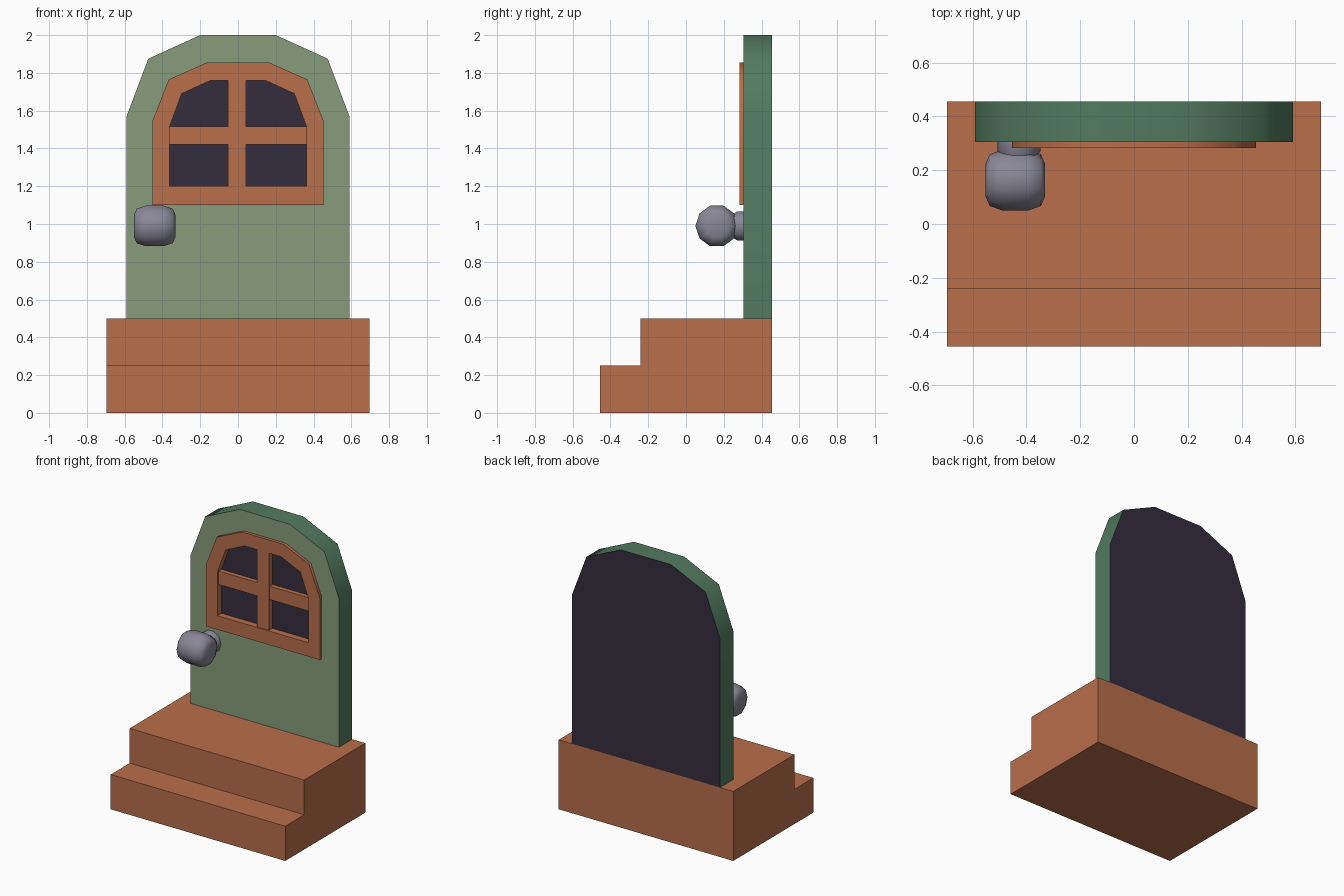
import bpy, bmesh, math

if "Cube" in bpy.data.objects:
    bpy.data.objects.remove(bpy.data.objects["Cube"])


def material(name, rgb):
    m = bpy.data.materials.new(name)
    lin = [((c / 255 + 0.055) / 1.055) ** 2.4 for c in rgb]
    m.diffuse_color = (*lin, 1)
    m.use_nodes = True
    m.node_tree.nodes["Principled BSDF"].inputs["Base Color"].default_value = m.diffuse_color
    return m


TERRACOTTA = material("terracotta", (184, 110, 74))
SAGE = material("sage green", (135, 156, 124))
GREEN = material("deep green", (83, 122, 96))
DARK = material("dark glass", (53, 45, 61))
GREY = material("knob grey", (137, 135, 149))


def finish(bm, name, mats, limit=50):
    """Fix normals, smooth with sharp edges above the limit, make the object."""
    bmesh.ops.recalc_face_normals(bm, faces=bm.faces)
    for f in bm.faces:
        f.smooth = True
    for e in bm.edges:
        e.smooth = e.calc_face_angle(3.0) < math.radians(limit)
    me = bpy.data.meshes.new(name)
    bm.to_mesh(me)
    bm.free()
    for m in mats:
        me.materials.append(m)
    ob = bpy.data.objects.new(name, me)
    bpy.context.collection.objects.link(ob)
    return ob


def mirrored(half):
    """Right half of an arch (bottom to top) to a full outline."""
    return half + [(-x, z) for x, z in reversed(half)]


def loop(bm, pts, y):
    return [bm.verts.new((x, y, z)) for x, z in pts]


def bridge(bm, a, b, mat=0):
    n = len(a)
    for i in range(n):
        j = (i + 1) % n
        bm.faces.new((a[i], a[j], b[j], b[i])).material_index = mat


def box(name, x0, x1, y0, y1, z0, z1, mat):
    bm = bmesh.new()
    pts = [(x0, z0), (x1, z0), (x1, z1), (x0, z1)]
    a, b = loop(bm, pts, y0), loop(bm, pts, y1)
    bridge(bm, a, b)
    bm.faces.new(a)
    bm.faces.new(b)
    return finish(bm, name, [mat])


# Steps: stair profile extruded sideways
bm = bmesh.new()
stair = [(-0.455, 0), (0.455, 0), (0.455, 0.5), (-0.24, 0.5), (-0.24, 0.25), (-0.455, 0.25)]
left = [bm.verts.new((-0.695, y, z)) for y, z in stair]
right = [bm.verts.new((0.695, y, z)) for y, z in stair]
bridge(bm, left, right)
bm.faces.new(left)
bm.faces.new(right)
finish(bm, "steps", [TERRACOTTA])

# Arch outlines: door, window frame outside, window frame inside
door = mirrored([(0.59, 0.5), (0.59, 1.57), (0.475, 1.875), (0.2, 2.0)])
outer = mirrored([(0.453, 1.1), (0.453, 1.545), (0.367, 1.765), (0.165, 1.855)])
inner = mirrored([(0.362, 1.2), (0.362, 1.517), (0.298, 1.69), (0.145, 1.76)])
middle = [((a + c) / 2, (b + d) / 2) for (a, b), (c, d) in zip(outer, inner)]

# Door: sage front, green rim, dark back, sunken dark glass
FRONT, BACK, GLASS = 0.305, 0.455, 0.33
bm = bmesh.new()
front, back = loop(bm, door, FRONT), loop(bm, door, BACK)
hole, glass = loop(bm, middle, FRONT), loop(bm, middle, GLASS)
bridge(bm, front, hole, 0)
bridge(bm, front, back, 1)
bridge(bm, hole, glass, 1)
bm.faces.new(back).material_index = 2
bm.faces.new(glass).material_index = 2
finish(bm, "door", [SAGE, GREEN, DARK])

# Window frame: arched ring
bm = bmesh.new()
of, ob_ = loop(bm, outer, 0.283), loop(bm, outer, FRONT)
inf, inb = loop(bm, inner, 0.283), loop(bm, inner, GLASS)
bridge(bm, of, inf)
bridge(bm, of, ob_)
bridge(bm, inf, inb)
bridge(bm, ob_, inb)
finish(bm, "window_frame", [TERRACOTTA])

# Window bars
box("vertical_bar", -0.053, 0.042, 0.29, GLASS, 1.19, 1.77, TERRACOTTA)
box("horizontal_bar", -0.37, 0.37, 0.297, GLASS, 1.42, 1.516, TERRACOTTA)


def lathe(name, profile, centre, axis, sides=10):
    """Ten-sided turned part along x or y; profile is (along, radius)."""
    bm = bmesh.new()
    rings = []
    for t, r in profile:
        ring = []
        for i in range(sides):
            a = math.tau * i / sides
            u, v = r * math.cos(a), r * math.sin(a)
            off = (t, -u, v) if axis == "x" else (u, t, v)
            ring.append(bm.verts.new([c + o for c, o in zip(centre, off)]))
        rings.append(ring)
    for a, b in zip(rings, rings[1:]):
        bridge(bm, a, b)
    bm.faces.new(rings[0])
    bm.faces.new(rings[-1])
    return finish(bm, name, [GREY], 60)


# Knob: barrel lying sideways, on a short stem
half = [(0.11, 0.062), (0.095, 0.096), (0.048, 0.113)]
barrel = [(-t, r) for t, r in half] + half[::-1]
lathe("knob", barrel, (-0.441, 0.163, 0.99), "x")
lathe("knob_stem", [(0.2, 0.07), (0.255, 0.07), (0.27, 0.08), (0.31, 0.08)],
      (-0.428, 0, 0.99), "y")
